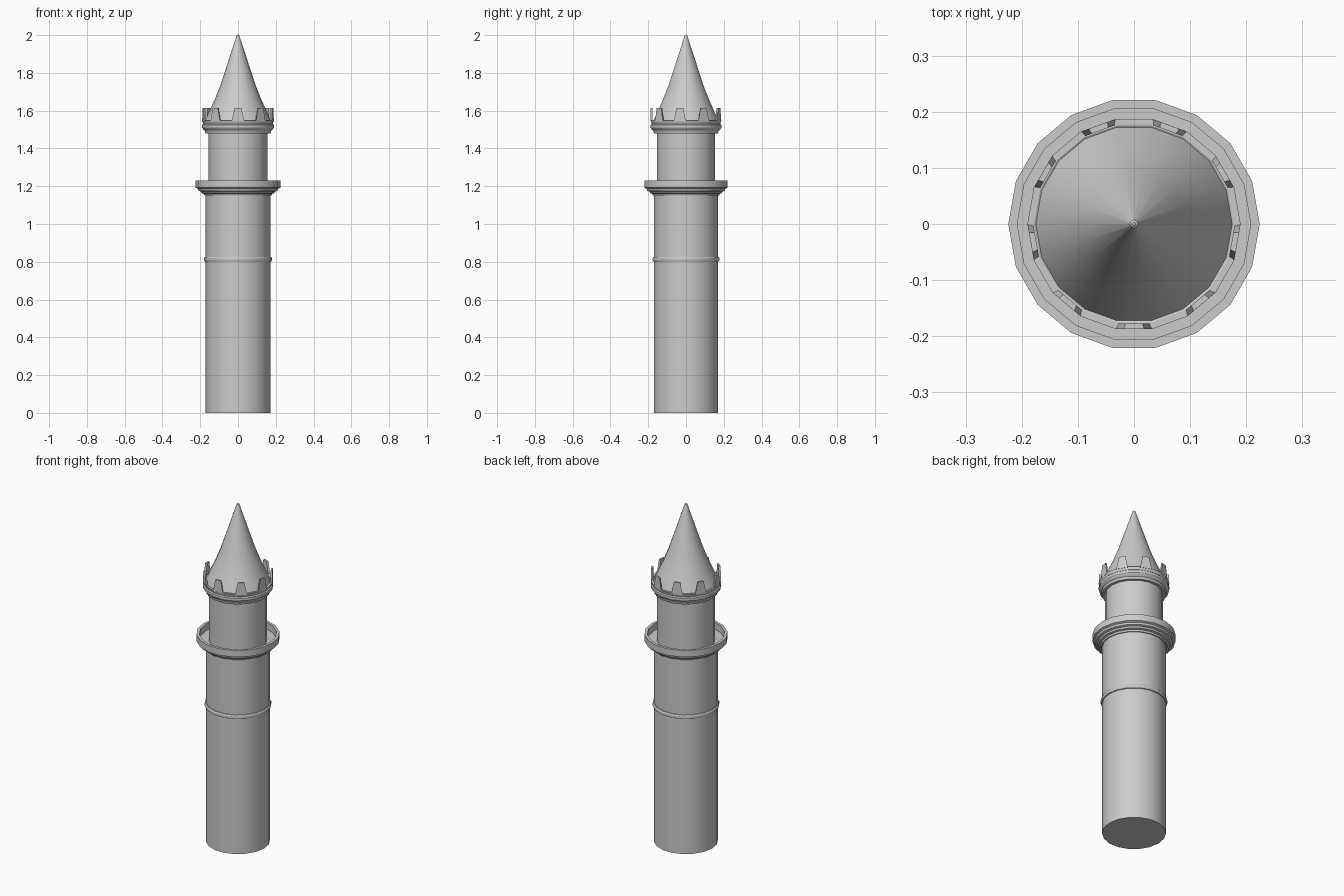
import bpy, bmesh, math
from math import cos, sin, radians

if "Cube" in bpy.data.objects:
    bpy.data.objects.remove(bpy.data.objects["Cube"])

SIDES = 18


def finish(name, bm, smooth=True):
    bmesh.ops.recalc_face_normals(bm, faces=bm.faces)
    me = bpy.data.meshes.new(name)
    bm.to_mesh(me)
    bm.free()
    ob = bpy.data.objects.new(name, me)
    bpy.context.collection.objects.link(ob)
    if smooth:
        bpy.ops.object.select_all(action='DESELECT')
        ob.select_set(True)
        bpy.context.view_layer.objects.active = ob
        bpy.ops.object.shade_smooth_by_angle(angle=radians(30))
    return ob


def lathe(name, profile, closed=False):
    """Revolve (radius, z) points; open profiles get capped ends."""
    bm = bmesh.new()
    rings = [[bm.verts.new((r * cos(math.tau * i / SIDES), r * sin(math.tau * i / SIDES), z))
              for i in range(SIDES)] for r, z in profile]
    pairs = list(zip(rings, rings[1:]))
    if closed:
        pairs.append((rings[-1], rings[0]))
    else:
        bm.faces.new(rings[0])
        bm.faces.new(rings[-1])
    for a, b in pairs:
        for i in range(SIDES):
            j = (i + 1) % SIDES
            bm.faces.new((a[i], a[j], b[j], b[i]))
    return finish(name, bm)


# Main shafts
lathe("lower_shaft", [(0.172, 0), (0.172, 1.16)])
lathe("upper_shaft", [(0.156, 1.17), (0.156, 1.50)])

# Rounded string course around the lower shaft
lathe("shaft_band", [(0.168, 0.800), (0.176, 0.802), (0.180, 0.808),
                     (0.180, 0.819), (0.176, 0.825), (0.168, 0.827)], closed=True)

# Balcony: stepped corbel below, recessed floor and parapet above
lathe("balcony", [(0.165, 1.150), (0.178, 1.150), (0.181, 1.160), (0.192, 1.163),
                  (0.197, 1.172), (0.209, 1.176), (0.213, 1.187), (0.224, 1.192),
                  (0.224, 1.231), (0.208, 1.231), (0.208, 1.190), (0.150, 1.190)], closed=True)

# Cornice and parapet ring under the roof
lathe("cornice", [(0.150, 1.480), (0.172, 1.480), (0.176, 1.494), (0.182, 1.498),
                  (0.190, 1.510), (0.190, 1.525), (0.184, 1.530), (0.190, 1.548),
                  (0.178, 1.548), (0.150, 1.530)], closed=True)

# Flared spire
lathe("spire", [(0.180, 1.535), (0.165, 1.568), (0.149, 1.603), (0.121, 1.665),
                (0.094, 1.733), (0.007, 1.997), (0.003, 2.0)])

# Tapered merlons on every second side of the parapet
bm = bmesh.new()
for k in range(9):
    a = radians(-90 + 40 * k)
    c, s = cos(a), sin(a)
    corners = []
    for z, half in ((1.543, 0.033), (1.615, 0.018)):
        for d, w in ((0.187, half), (0.187, -half), (0.177, -half * 0.85), (0.177, half * 0.85)):
            corners.append(bm.verts.new((d * c - w * s, d * s + w * c, z)))
    for f in ((0, 1, 2, 3), (4, 5, 6, 7), (0, 1, 5, 4), (1, 2, 6, 5), (2, 3, 7, 6), (3, 0, 4, 7)):
        bm.faces.new([corners[i] for i in f])
finish("merlons", bm, smooth=False)
